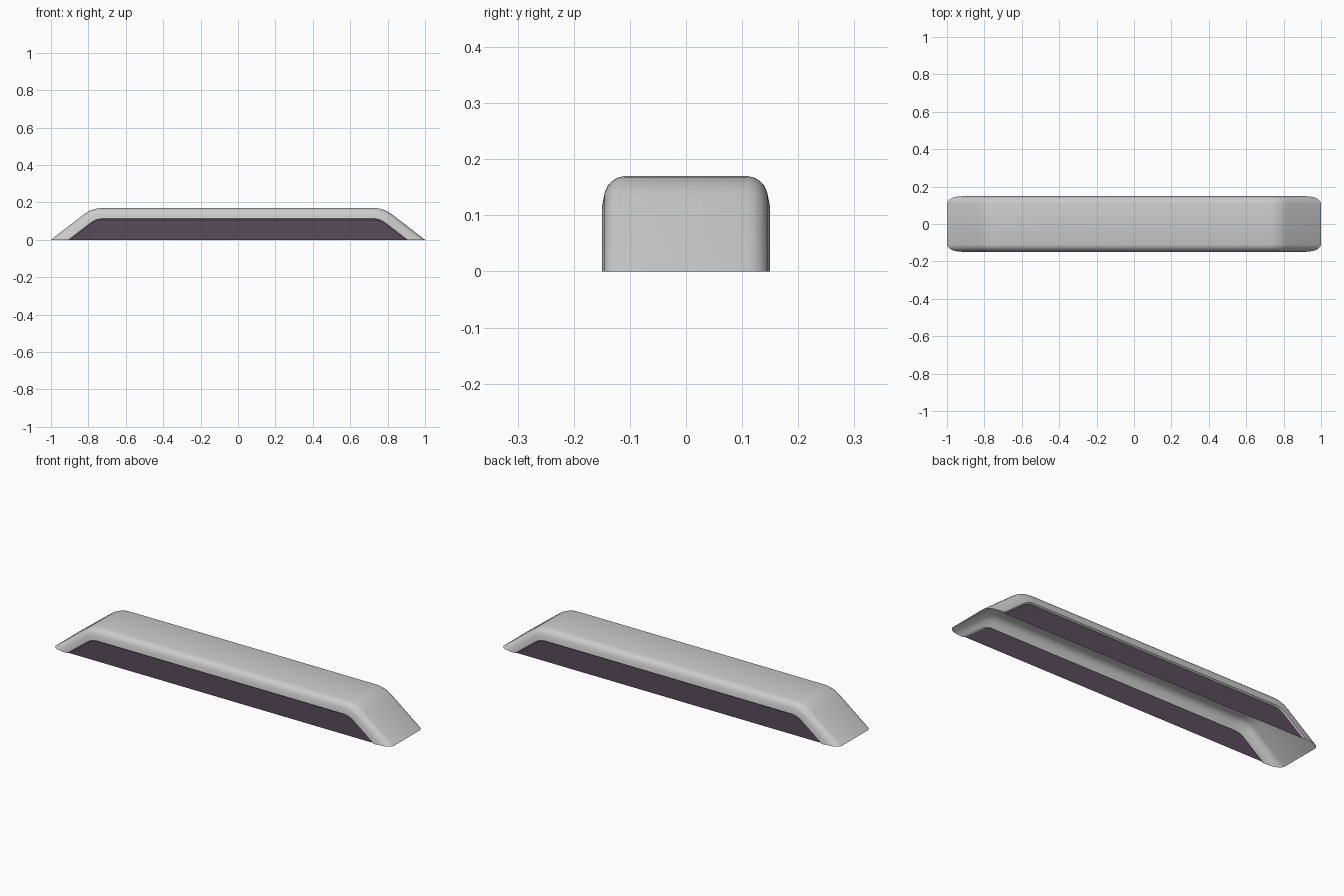
import bpy, bmesh, math

if "Cube" in bpy.data.objects:
    bpy.data.objects.remove(bpy.data.objects["Cube"])

SLOPE = math.radians(37.6)   # angle of the end ramps
HEIGHT, RADIUS, STEPS = 0.17, 0.16, 8

def arch(d):
    """Trapezoid arch in x/z with rounded shoulders, inset by d."""
    cx = 1 - HEIGHT / math.tan(SLOPE) - RADIUS * math.tan(SLOPE / 2)
    cz, r = HEIGHT - RADIUS, RADIUS - d
    right = [(1 - d / math.sin(SLOPE), 0)]
    for i in range(STEPS + 1):
        a = SLOPE * (1 - i / STEPS)
        right.append((cx + r * math.sin(a), cz + r * math.cos(a)))
    return right + [(-x, z) for x, z in reversed(right)]

def make_object(name, bm, color=None):
    mesh = bpy.data.meshes.new(name)
    bm.to_mesh(mesh)
    bm.free()
    ob = bpy.data.objects.new(name, mesh)
    bpy.context.collection.objects.link(ob)
    if color:
        mat = bpy.data.materials.new(name + "_colour")
        mat.diffuse_color = color
        mat.use_nodes = True
        mat.node_tree.nodes["Principled BSDF"].inputs["Base Color"].default_value = mat.diffuse_color
        mesh.materials.append(mat)
    bpy.ops.object.select_all(action='DESELECT')
    ob.select_set(True)
    bpy.context.view_layer.objects.active = ob
    bpy.ops.object.shade_smooth_by_angle(angle=math.radians(35))
    return ob

# Shell: open cover, section given as (y, inset), with a small inward lip
half = [(0.11, 0), (0.122, 0.003), (0.132, 0.009), (0.14, 0.018),
        (0.145, 0.03), (0.148, 0.045), (0.15, 0.057), (0.142, 0.063)]
section = [(-y, d) for y, d in reversed(half)] + half
bm = bmesh.new()
rows = [[bm.verts.new((x, y, z)) for x, z in arch(d)] for y, d in section]
for a, b in zip(rows, rows[1:]):
    for i in range(len(a) - 1):
        bm.faces.new((a[i], a[i + 1], b[i + 1], b[i]))
bmesh.ops.recalc_face_normals(bm, faces=bm.faces)
if max(bm.faces, key=lambda f: f.calc_center_median().z).normal.z < 0:
    bmesh.ops.reverse_faces(bm, faces=bm.faces)
make_object("shell", bm)

# Side panels: flat sheets closing the two long sides
for name, s in (("front_panel", -1), ("back_panel", 1)):
    bm = bmesh.new()
    face = bm.faces.new([bm.verts.new((x, s * 0.142, z)) for x, z in arch(0.063)])
    face.normal_update()
    if face.normal.y * s < 0:
        face.normal_flip()
    make_object(name, bm, (0.10, 0.07, 0.11, 1))
